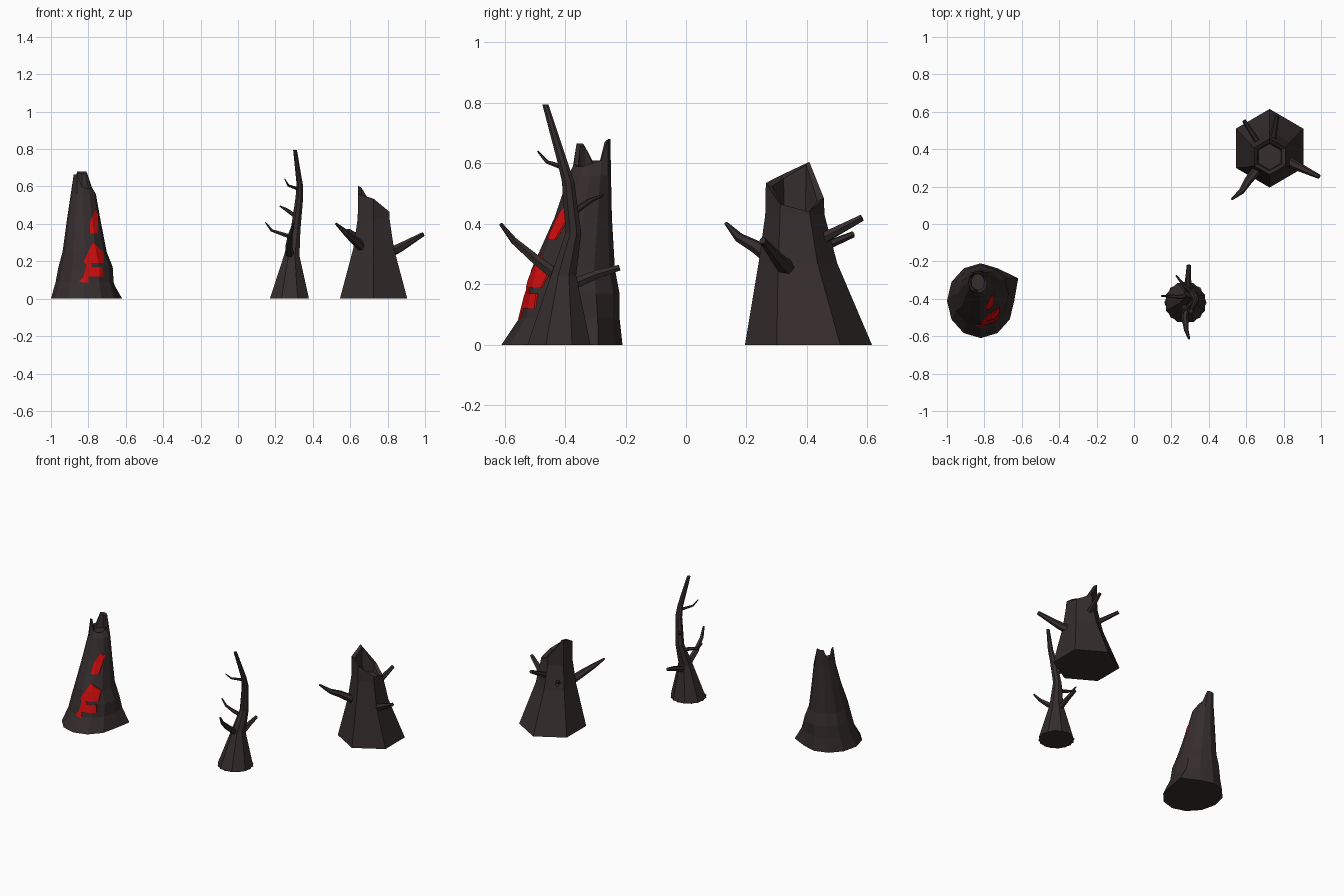
import bpy, bmesh
from math import cos, sin, radians, tau
from mathutils import Vector

default_cube = bpy.data.objects.get("Cube")
if default_cube:
    bpy.data.objects.remove(default_cube, do_unlink=True)


def make_material(name, red, green, blue):
    material = bpy.data.materials.new(name)
    material.use_nodes = True
    colour = (red, green, blue, 1)
    material.diffuse_color = colour
    shader = next(n for n in material.node_tree.nodes if n.type == "BSDF_PRINCIPLED")
    shader.inputs["Base Color"].default_value = colour
    return material


bark = make_material("dark bark", 0.036, 0.026, 0.026)
glow = make_material("bright red", 0.62, 0.004, 0.004)


def finish(bm, name, material):
    """Turn a bmesh into a flat shaded object."""
    bmesh.ops.recalc_face_normals(bm, faces=bm.faces)
    mesh = bpy.data.meshes.new(name)
    bm.to_mesh(mesh)
    bm.free()
    mesh.materials.append(material)
    obj = bpy.data.objects.new(name, mesh)
    bpy.context.collection.objects.link(obj)
    return obj


def skin(name, rings, material):
    """Join rings of points into one closed surface."""
    bm = bmesh.new()
    loops = [[bm.verts.new(point) for point in ring] for ring in rings]
    for low, high in zip(loops, loops[1:]):
        for i in range(len(low)):
            j = (i + 1) % len(low)
            bm.faces.new((low[i], low[j], high[j], high[i]))
    bm.faces.new(loops[0][::-1])
    bm.faces.new(loops[-1])
    return finish(bm, name, material)


def oval(x, y, z, rx, ry, sides, start):
    angles = [radians(start) + tau * i / sides for i in range(sides)]
    return [Vector((x + rx * cos(a), y + ry * sin(a), z)) for a in angles]


def stump(name, levels, sides, start, rim, floor, grow=0, spur=()):
    """Broken trunk: oval levels, jagged rim heights and a shallow hollow."""
    rings = [oval(x, y, z, rx + grow, ry + grow, sides, start)
             for x, y, z, rx, ry in levels]
    for level, index, shift in spur:
        rings[level][index] += Vector(shift)
    x, y, z, rx, ry = levels[-1]
    for point, height in zip(rings[-1], rim):
        point.z = height
    inner = oval(x, y, z, rx * 0.78, ry * 0.78, sides, start)
    for point, height in zip(inner, rim):
        point.z = height - 0.01
    rings += [inner, oval(x, y, floor, rx * 0.72, ry * 0.72, sides, start)]
    return skin(name, rings, bark)


def limb(name, path, radii, sides=6):
    """Tapering limb along a bent path."""
    points = [Vector(p) for p in path]
    rings = []
    for i, (centre, radius) in enumerate(zip(points, radii)):
        along = points[min(i + 1, len(points) - 1)] - points[max(i - 1, 0)]
        turn = along.to_track_quat("Z", "Y")
        rings.append([centre + turn @ p
                      for p in oval(0, 0, 0, radius, radius, sides, 0)])
    return skin(name, rings, bark)


# Wide burnt trunk with a root spur and a hollow top
burnt_levels = [
    (-0.82, -0.41, 0, 0.18, 0.2),
    (-0.82, -0.385, 0.09, 0.155, 0.165),
    (-0.815, -0.375, 0.17, 0.145, 0.155),
    (-0.82, -0.373, 0.25, 0.118, 0.138),
    (-0.825, -0.34, 0.42, 0.09, 0.095),
    (-0.827, -0.318, 0.56, 0.067, 0.07),
    (-0.835, -0.31, 0.6, 0.05, 0.06),
]
burnt_rim = [0.6, 0.61, 0.68, 0.68, 0.68, 0.61, 0.61, 0.665, 0.665, 0.6, 0.59, 0.59]
burnt_spur = [(0, 1, (0.045, 0.02, 0)), (1, 1, (0.015, 0.01, 0))]
stump("burnt_trunk", burnt_levels, 12, 0, burnt_rim, 0.58, spur=burnt_spur)

# Red glowing patches: outlines trimmed to a slightly larger trunk shell
shell = stump("patch_trimmer", burnt_levels, 12, 0, burnt_rim, 0.58, grow=0.004,
              spur=burnt_spur)
shell.hide_render = True
shell.hide_set(True)
patches = {
    "upper_glow": [(-0.79, 0.35), (-0.75, 0.35), (-0.745, 0.45), (-0.765, 0.475),
                   (-0.79, 0.41)],
    "lower_glow": [(-0.85, 0.09), (-0.8, 0.085), (-0.8, 0.12), (-0.72, 0.12),
                   (-0.725, 0.17), (-0.78, 0.17), (-0.785, 0.19), (-0.72, 0.19),
                   (-0.72, 0.25), (-0.775, 0.3), (-0.825, 0.2), (-0.81, 0.18),
                   (-0.825, 0.12)],
}
for name, outline in patches.items():
    bm = bmesh.new()
    face = bm.faces.new([bm.verts.new((x, -0.7, z)) for x, z in outline])
    pushed = bmesh.ops.extrude_face_region(bm, geom=[face], use_keep_orig=True)
    moved = [v for v in pushed["geom"] if isinstance(v, bmesh.types.BMVert)]
    bmesh.ops.translate(bm, verts=moved, vec=(0, 0.36, 0))
    patch = finish(bm, name, glow)
    trim = patch.modifiers.new("trim", "BOOLEAN")
    trim.operation = "INTERSECT"
    trim.solver = "EXACT"
    trim.object = shell

# Slim bent tree
limb("slim_trunk_base",
     [(0.275, -0.42, 0), (0.275, -0.42, 0.001)], [0.113, 0.113], 8)
slim_path = [(0.275, -0.42, 0), (0.287, -0.405, 0.23), (0.308, -0.372, 0.37),
             (0.328, -0.39, 0.54), (0.33, -0.41, 0.61), (0.305, -0.465, 0.795)]
slim_radii = [0.113, 0.045, 0.028, 0.022, 0.018, 0.011]
skin("slim_trunk", [oval(*p, r, r, 8, 22.5) for p, r in zip(slim_path, slim_radii)],
     bark)
slim_limbs = {
    "front": ([(0.28, -0.41, 0.215), (0.272, -0.5, 0.285), (0.28, -0.57, 0.345),
               (0.295, -0.613, 0.4)], [0.022, 0.018, 0.012, 0.006]),
    "back": ([(0.285, -0.4, 0.19), (0.29, -0.29, 0.235), (0.293, -0.22, 0.255)],
             [0.022, 0.016, 0.011]),
    "side": ([(0.3, -0.38, 0.325), (0.24, -0.39, 0.345), (0.18, -0.385, 0.365),
              (0.147, -0.385, 0.408)], [0.014, 0.011, 0.008, 0.004]),
    "middle": ([(0.31, -0.37, 0.44), (0.26, -0.32, 0.475), (0.225, -0.275, 0.495)],
               [0.012, 0.009, 0.004]),
    "upper": ([(0.328, -0.4, 0.585), (0.27, -0.46, 0.605), (0.25, -0.49, 0.64)],
              [0.01, 0.006, 0.003]),
}
for name, (path, radii) in slim_limbs.items():
    limb("slim_" + name + "_branch", path, radii)

# Six sided broken stump
stump("broken_stump",
      [(0.725, 0.405, 0, 0.208, 0.21), (0.725, 0.37, 0.27, 0.125, 0.13),
       (0.725, 0.36, 0.43, 0.098, 0.098), (0.725, 0.36, 0.48, 0.097, 0.096)],
      6, 30, [0.44, 0.485, 0.605, 0.56, 0.535, 0.465], 0.43)
stump_limbs = {
    "left": ([(0.69, 0.33, 0.25), (0.61, 0.23, 0.325), (0.575, 0.175, 0.355),
              (0.523, 0.132, 0.402)], [0.028, 0.022, 0.016, 0.006]),
    "right": ([(0.78, 0.36, 0.235), (0.86, 0.315, 0.27), (0.99, 0.253, 0.345)],
              [0.03, 0.025, 0.012]),
    "upper_back": ([(0.735, 0.42, 0.335), (0.765, 0.582, 0.42)], [0.022, 0.012]),
    "lower_back": ([(0.68, 0.41, 0.305), (0.588, 0.552, 0.365)], [0.018, 0.011]),
}
for name, (path, radii) in stump_limbs.items():
    limb("stump_" + name + "_branch", path, radii)
